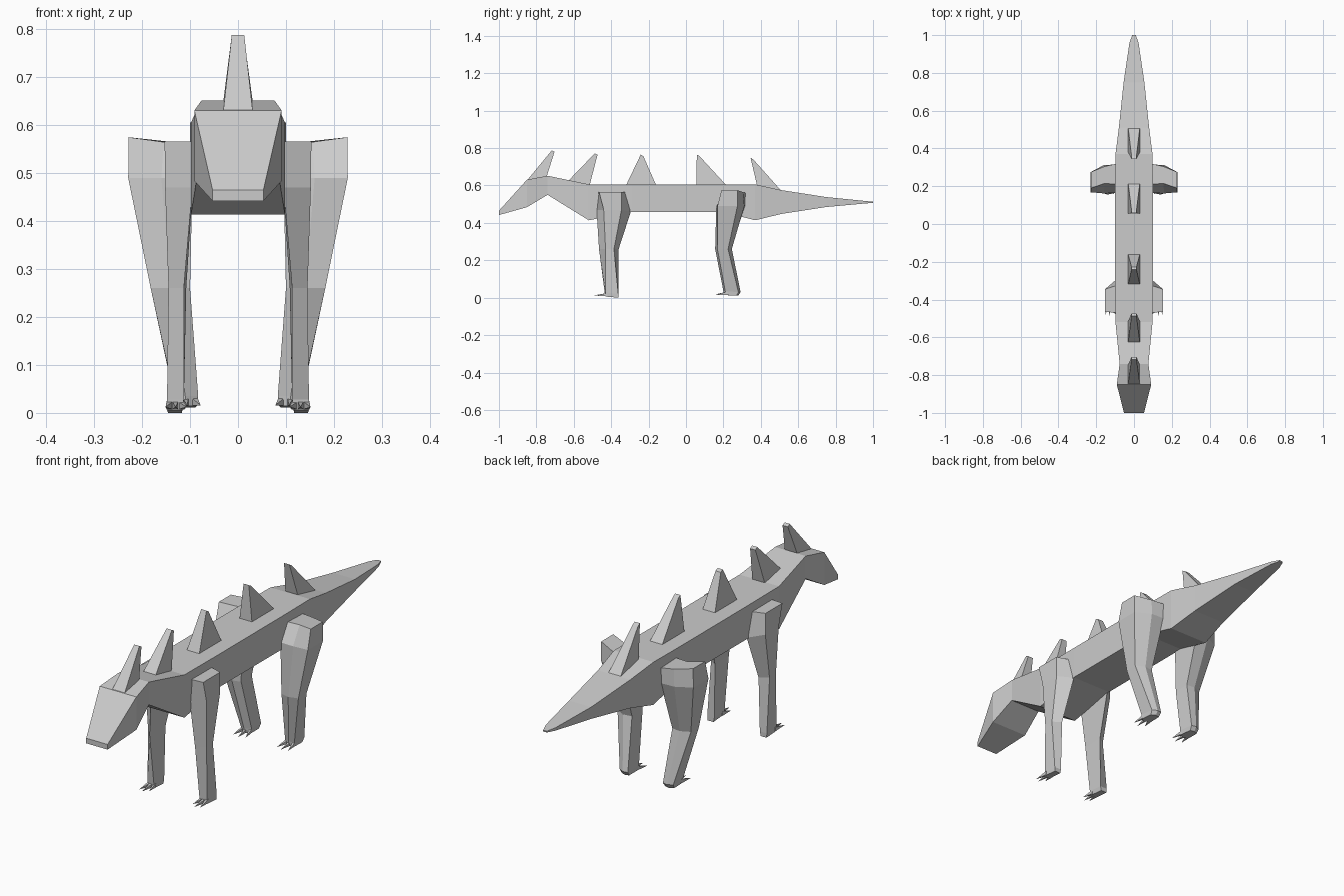
import bpy
import bmesh
from mathutils import Vector

grey = bpy.data.materials.new("plain_grey")
grey.diffuse_color = (0.6, 0.6, 0.6, 1)


def loft(bm, rings):
    """Skin a list of equal-length rings and close both ends."""
    loops = [[bm.verts.new(p) for p in ring] for ring in rings]
    n = len(loops[0])
    for a, b in zip(loops, loops[1:]):
        for i in range(n):
            j = (i + 1) % n
            bm.faces.new((a[i], a[j], b[j], b[i]))
    bm.faces.new(loops[0])
    bm.faces.new(loops[-1])


def finish(name, bm, mirror=False):
    bmesh.ops.recalc_face_normals(bm, faces=bm.faces[:])
    mesh = bpy.data.meshes.new(name)
    bm.to_mesh(mesh)
    bm.free()
    mesh.materials.append(grey)
    obj = bpy.data.objects.new(name, mesh)
    bpy.context.collection.objects.link(obj)
    if mirror:
        mod = obj.modifiers.new("mirror", "MIRROR")
        mod.use_axis[0] = True
        mod.use_mirror_merge = False
    return obj


# Body, head and tail: y, half width, bottom z, top z
sections = [
    (-1.0, 0.053, 0.442, 0.465),
    (-0.85, 0.091, 0.484, 0.631),
    (-0.74, 0.076, 0.55, 0.652),
    (-0.52, 0.098, 0.414, 0.606),
    (-0.29, 0.1, 0.458, 0.606),
    (0.2, 0.1, 0.458, 0.606),
    (0.37, 0.098, 0.414, 0.606),
    (0.51, 0.08, 0.448, 0.575),
    (0.75, 0.055, 0.485, 0.538),
    (0.96, 0.024, 0.504, 0.517),
    (1.0, 0.009, 0.507, 0.513),
]
bm = bmesh.new()
loft(bm, [[(-w, y, lo), (w, y, lo), (w, y, hi), (-w, y, hi)]
          for y, w, lo, hi in sections])
finish("body", bm)

# Back spikes: front y, front z, rear y, rear z, tip y, tip z
spikes = [
    (-0.85, 0.631, -0.745, 0.651, -0.71, 0.788),
    (-0.63, 0.628, -0.515, 0.606, -0.48, 0.772),
    (-0.32, 0.606, -0.16, 0.606, -0.235, 0.765),
    (0.055, 0.606, 0.215, 0.606, 0.065, 0.765),
    (0.38, 0.604, 0.51, 0.575, 0.352, 0.748),
]
for k, (y0, z0, y1, z1, yt, zt) in enumerate(spikes):
    bm = bmesh.new()
    w, t, d = 0.031, 0.013, 0.007
    base = [(-w, y0, z0 - 0.004), (w, y0, z0 - 0.004),
            (w, y1, z1 - 0.004), (-w, y1, z1 - 0.004)]
    tip = [(-t, yt - d, zt), (t, yt - d, zt),
           (t, yt + d, zt - 0.008), (-t, yt + d, zt - 0.008)]
    loft(bm, [base, tip])
    finish(f"back_spike_{k + 1}", bm)


def add_toe(bm, root, tip, width, height):
    """Pointed four-sided claw."""
    r, t = Vector(root), Vector(tip)
    corners = [r + Vector((x * width, 0, z * height))
               for x, z in ((-1, -1), (1, -1), (1, 1), (-1, 1))]
    verts = [bm.verts.new(c) for c in corners]
    end = bm.verts.new(t)
    bm.faces.new(verts)
    for i in range(4):
        bm.faces.new((verts[i], verts[(i + 1) % 4], end))


# Front legs with claws
bm = bmesh.new()
loft(bm, [
    [(0.09, -0.47, 0.566), (0.153, -0.465, 0.566),
     (0.153, -0.345, 0.566), (0.09, -0.325, 0.566)],
    [(0.095, -0.478, 0.47), (0.152, -0.44, 0.47),
     (0.152, -0.345, 0.47), (0.095, -0.295, 0.46)],
    [(0.113, -0.465, 0.26), (0.145, -0.43, 0.26),
     (0.145, -0.385, 0.26), (0.108, -0.36, 0.26)],
    [(0.113, -0.435, 0.028), (0.148, -0.43, 0.028),
     (0.148, -0.362, 0.02), (0.113, -0.362, 0.02)],
    [(0.117, -0.43, 0.006), (0.148, -0.43, 0.006),
     (0.146, -0.362, 0.0), (0.117, -0.362, 0.0)],
])
for x, tx, ty in ((0.119, 0.108, -0.475), (0.131, 0.13, -0.495), (0.142, 0.151, -0.485)):
    add_toe(bm, (x, -0.42, 0.016), (tx, ty, 0.012), 0.007, 0.009)
finish("front_legs", bm, mirror=True)

# Rear legs with flared thighs and claws
bm = bmesh.new()
loft(bm, [
    [(0.09, 0.21, 0.565), (0.155, 0.215, 0.565), (0.228, 0.19, 0.575),
     (0.228, 0.275, 0.575), (0.155, 0.305, 0.565), (0.09, 0.32, 0.56)],
    [(0.095, 0.165, 0.49), (0.16, 0.162, 0.49), (0.229, 0.168, 0.49),
     (0.229, 0.275, 0.49), (0.16, 0.312, 0.49), (0.095, 0.315, 0.49)],
    [(0.1, 0.165, 0.26), (0.14, 0.156, 0.26), (0.182, 0.168, 0.26),
     (0.182, 0.225, 0.26), (0.14, 0.245, 0.26), (0.1, 0.24, 0.26)],
    [(0.083, 0.215, 0.035), (0.11, 0.2, 0.035), (0.133, 0.21, 0.035),
     (0.133, 0.28, 0.03), (0.11, 0.292, 0.03), (0.087, 0.288, 0.03)],
    [(0.086, 0.215, 0.014), (0.11, 0.202, 0.014), (0.132, 0.212, 0.014),
     (0.13, 0.27, 0.011), (0.11, 0.28, 0.011), (0.09, 0.275, 0.011)],
])
for x, tx, ty in ((0.092, 0.078, 0.165), (0.11, 0.106, 0.15), (0.126, 0.136, 0.16)):
    add_toe(bm, (x, 0.222, 0.024), (tx, ty, 0.016), 0.007, 0.009)
finish("rear_legs", bm, mirror=True)
